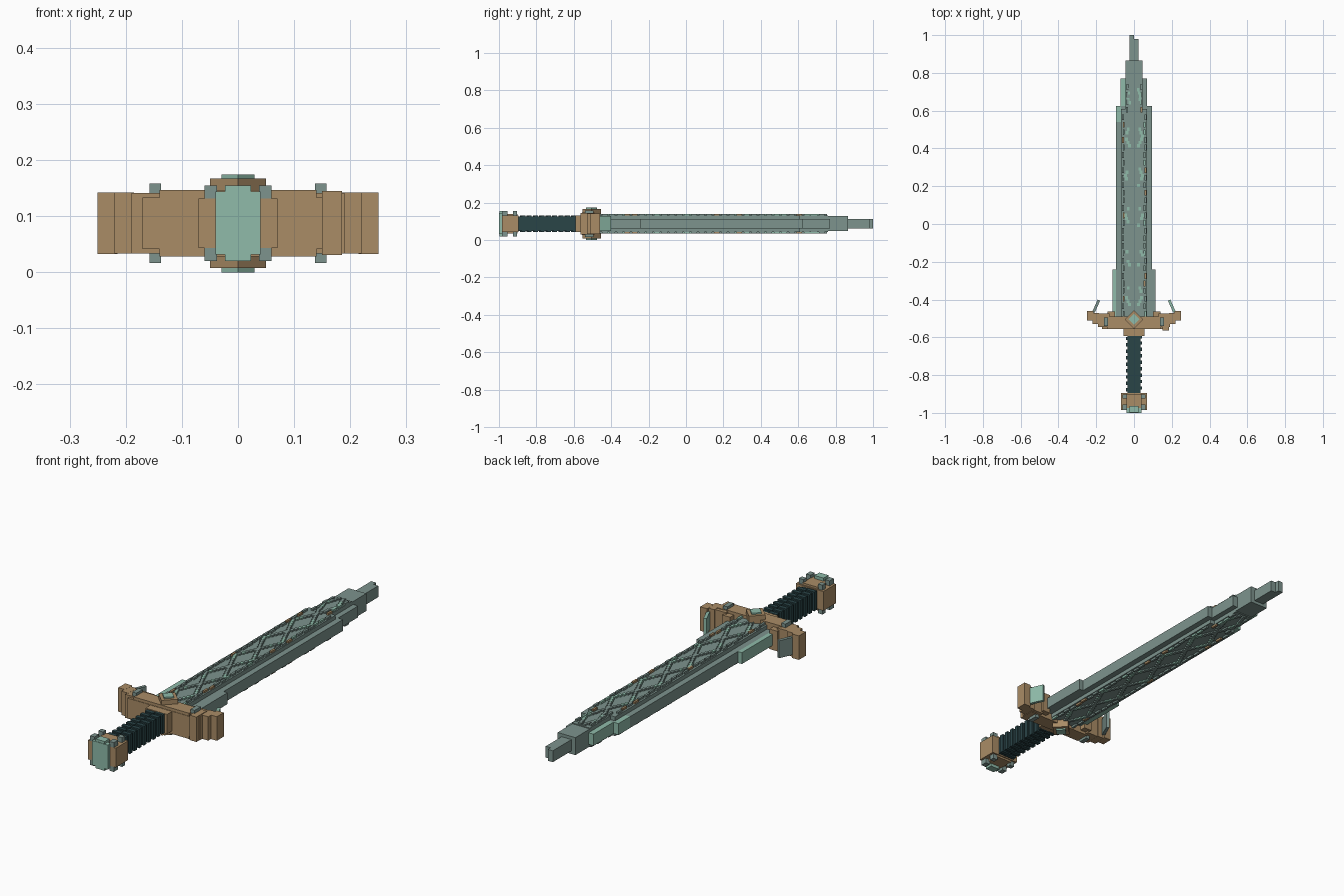
import bpy, bmesh, math, random
from mathutils import Matrix, Vector

random.seed(4)
cube = bpy.data.objects.get("Cube")
if cube:
    bpy.data.objects.remove(cube, do_unlink=True)

ZC = 0.0875  # mid-plane of the sword


def material(name, srgb):
    rgb = [(c / 255) ** 2.2 for c in srgb]
    m = bpy.data.materials.new(name)
    m.use_nodes = True
    m.diffuse_color = (*rgb, 1)
    m.node_tree.nodes["Principled BSDF"].inputs["Base Color"].default_value = (*rgb, 1)
    return m


STEEL, MINT, COPPER, DARK = range(4)
MATS = [material("grey green metal", (124, 146, 140)), material("mint", (142, 186, 168)),
        material("copper", (168, 139, 102)), material("dark teal wrap", (46, 70, 73))]


def part(name, boxes):
    """One object from boxes (x0, x1, y0, y1, z0, z1, colour, turn); z is from the mid-plane."""
    bm = bmesh.new()
    used = sorted({b[6] for b in boxes})
    for x0, x1, y0, y1, z0, z1, colour, *turn in boxes:
        centre = Vector(((x0 + x1) / 2, (y0 + y1) / 2, ZC + (z0 + z1) / 2))
        size = Matrix.Diagonal((x1 - x0, y1 - y0, z1 - z0, 1))
        spin = Matrix.Rotation(math.radians(turn[0] if turn else 0), 4, 'Z')
        made = bmesh.ops.create_cube(bm, size=1, matrix=Matrix.Translation(centre) @ spin @ size)
        for f in {f for v in made["verts"] for f in v.link_faces}:
            f.material_index = used.index(colour)
    mesh = bpy.data.meshes.new(name)
    bm.to_mesh(mesh)
    bm.free()
    for i in used:
        mesh.materials.append(MATS[i])
    obj = bpy.data.objects.new(name, mesh)
    bpy.context.collection.objects.link(obj)
    return obj


def slab(w, y0, y1, h, colour):
    return (-w, w, y0, y1, -h, h, colour)


def both_sides(boxes):
    """Repeat boxes on the underside."""
    return boxes + [(*b[:4], -b[5], -b[4], *b[6:]) for b in boxes]


def both_wings(boxes):
    """Repeat boxes on the other side of x = 0."""
    return boxes + [(-b[1], -b[0], *b[2:7], *[-t for t in b[7:]]) for b in boxes]


# Blade: thin stepped cutting edge around a thicker core
part("blade_edge", [
    slab(0.07, -0.5, 0.77, 0.026, STEEL),
    (0.07, 0.095, -0.5, 0.625, -0.026, 0.026, STEEL),
    (0.095, 0.115, -0.5, -0.24, -0.026, 0.026, STEEL),
    (-0.095, -0.07, -0.5, 0.54, -0.026, 0.026, STEEL),
])
part("blade_edge_patina", [
    (-0.115, -0.095, -0.5, -0.24, -0.026, 0.026, MINT),
    (-0.095, -0.07, 0.54, 0.625, -0.026, 0.026, MINT),
    (-0.0705, -0.045, 0.625, 0.7705, -0.0265, 0.0265, MINT),
])
part("blade_core", [
    slab(0.068, -0.5, 0.61, 0.044, STEEL),
    slab(0.045, 0.61, 0.76, 0.044, STEEL),
    slab(0.045, 0.76, 0.865, 0.040, STEEL),
])
part("blade_tip", [
    (-0.025, 0, 0.86, 1.0, -0.026, 0.026, STEEL),
    (0, 0.025, 0.86, 0.98, -0.026, 0.026, STEEL),
])

# Raised diamond lattice on both faces, in small steps
lattice = []
step, period = 0.0175, 0.21
for i in range(70):
    y = -0.47 + i * step
    phase = ((y - 0.455) / period) % 1
    x = 0.046 * abs(1 - 2 * min(phase, 1 - phase))
    if y > 0.6:
        x *= 0.75
    for s in (-1, 1):
        colour = MINT if x > 0.022 and random.random() < 0.65 else STEEL
        lattice.append((s * x - 0.007, s * x + 0.007, y, y + step, 0.043, 0.051, colour))
part("blade_lattice", both_sides(lattice))

# Broken rails that border the lattice
rails = []
for i in range(31):
    y = -0.49 + i * 0.04
    w = 0.057 if y < 0.56 else 0.037
    for s in (-1, 1):
        colour = random.choices((STEEL, COPPER, MINT), (8, 1, 1))[0]
        jog = random.choice((0, 0.004))
        rails.append((s * w - 0.006 + jog, s * w + 0.004 + jog, y, y + 0.03, 0.043, 0.053, colour))
part("blade_rails", both_sides(rails))

# Guard: stepped bar with wings that sweep towards the blade
part("guard", [
    slab(0.14, -0.555, -0.49, 0.059, COPPER),
    slab(0.17, -0.557, -0.495, 0.046, COPPER),
    *both_wings([
        (0.13, 0.19, -0.545, -0.475, -0.054, 0.054, COPPER),
        (0.10, 0.14, -0.50, -0.462, -0.046, 0.046, COPPER),
        (0.185, 0.22, -0.53, -0.47, -0.0545, 0.0545, COPPER),
        (0.215, 0.25, -0.51, -0.46, -0.055, 0.055, COPPER),
    ]),
    (0.15, 0.185, -0.565, -0.49, -0.057, 0.057, COPPER),
])
part("guard_studs", both_sides(both_wings([(0.137, 0.158, -0.54, -0.495, 0.05, 0.071, STEEL)])))
part("guard_prongs", [
    (0.193, 0.207, -0.47, -0.40, -0.04, 0.04, MINT, 24),
    (-0.207, -0.193, -0.47, -0.40, -0.04, 0.04, STEEL, -24),
])

# Diamond boss and gem through the middle of the guard
part("guard_boss", [(-0.035, 0.035, -0.54, -0.47, -0.08, 0.08, COPPER, 45)])
part("guard_gem", [(-0.021, 0.021, -0.526, -0.484, -0.0875, 0.0865, MINT, 45)])
part("collar", [slab(0.055, -0.592, -0.55, 0.045, COPPER)])

# Grip with staggered wrap ridges
part("grip", [slab(0.034, -0.9, -0.58, 0.038, DARK)])
wrap = []
for i in range(9):
    y = -0.887 + i * 0.034
    wrap += [(-0.042, 0.0, y, y + 0.018, -0.044, 0.044, DARK),
             (0.0, 0.042, y + 0.010, y + 0.028, -0.044, 0.044, DARK)]
part("grip_wrap", wrap)

# Pommel with end cap, clasps and corner studs
part("pommel", [slab(0.07, -0.985, -0.895, 0.044, COPPER),
                slab(0.04, -0.98, -0.90, 0.053, COPPER)])
part("pommel_cap", [slab(0.04, -1.0, -0.975, 0.056, MINT),
                    slab(0.023, -0.998, -0.963, 0.067, MINT)])
part("pommel_studs", both_sides(both_wings([
    (0.037, 0.06, -0.985, -0.955, 0.04, 0.067, STEEL),
    (0.037, 0.06, -0.925, -0.903, 0.04, 0.067, STEEL),
])))
